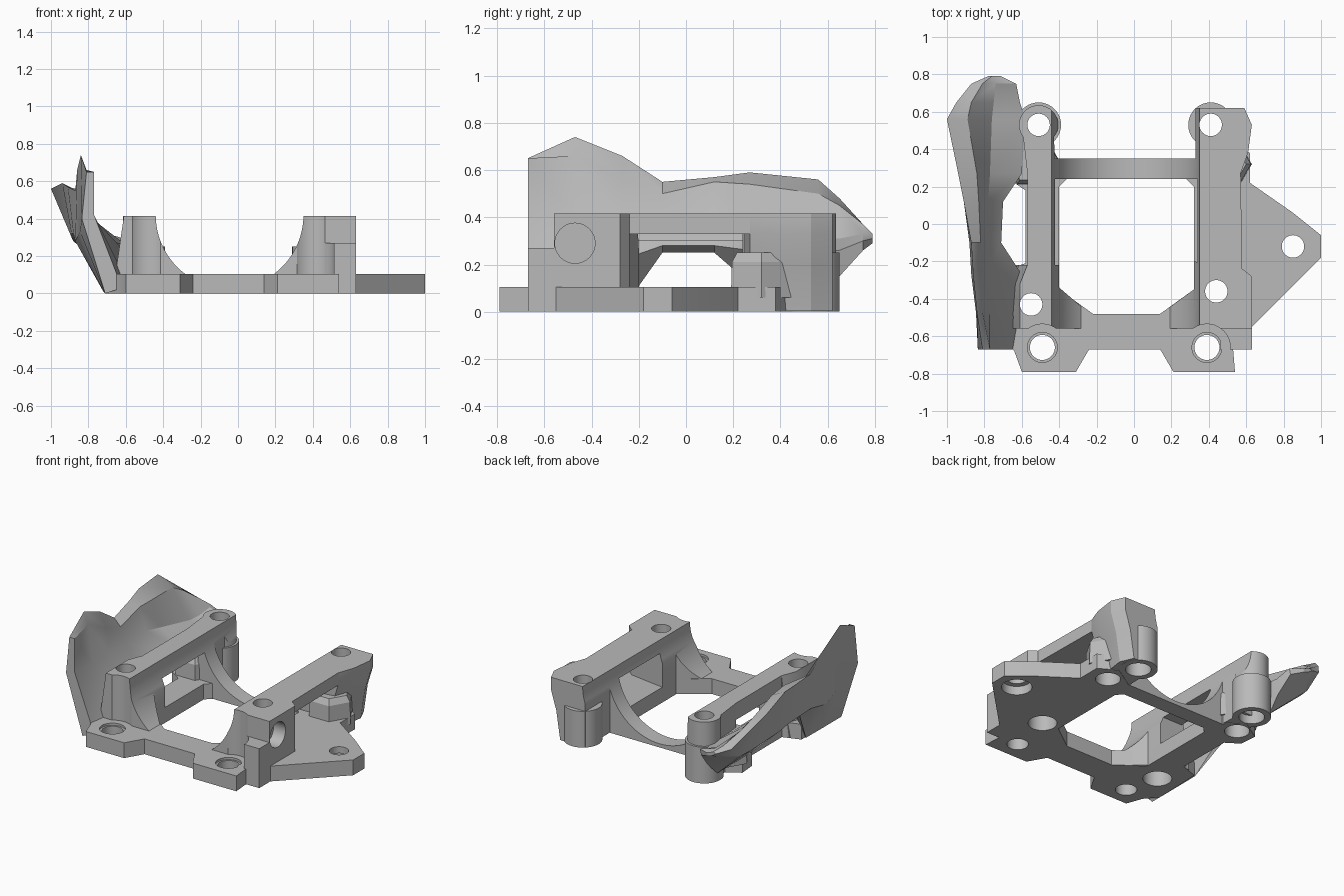
import bpy, bmesh, math
from mathutils import Matrix, Vector

start = bpy.data.objects.get("Cube")
if start:
    bpy.data.objects.remove(start)

grey = bpy.data.materials.new("plain_grey")
grey.use_nodes = True
grey.diffuse_color = (0.49, 0.49, 0.49, 1)
grey.node_tree.nodes["Principled BSDF"].inputs["Base Color"].default_value = grey.diffuse_color
parts, cutters = [], []


def finish(name, bm, group):
    bmesh.ops.recalc_face_normals(bm, faces=bm.faces)
    mesh = bpy.data.meshes.new(name)
    bm.to_mesh(mesh)
    bm.free()
    mesh.materials.append(grey)
    ob = bpy.data.objects.new(name, mesh)
    bpy.context.collection.objects.link(ob)
    group.append(ob)
    return ob


def loft(name, rings, group=parts):
    """Closed skin through rings of equal point count."""
    bm = bmesh.new()
    loops = [[bm.verts.new(p) for p in ring] for ring in rings]
    for a, b in zip(loops, loops[1:]):
        for i in range(len(a)):
            j = (i + 1) % len(a)
            bm.faces.new((a[i], a[j], b[j], b[i]))
    bm.faces.new(loops[0])
    bm.faces.new(loops[-1])
    return finish(name, bm, group)


def prism(name, outline, low, high, group=parts):
    return loft(name, [[(x, y, z) for x, y in outline] for z in (low, high)], group)


def leaning(name, outline, levels):
    """Upright block whose outer side shifts by a given amount at each height."""
    return loft(name, [[(x + shift * (abs(x) > 0.5), y, z) for x, y in outline]
                       for z, shift in levels])


def box(name, x, y, z):
    return prism(name, [(x[0], y[0]), (x[1], y[0]), (x[1], y[1]), (x[0], y[1])], *z)


def rod(name, start, end, radius, sides=40, group=cutters):
    """Cylinder between two points."""
    a, b = Vector(start), Vector(end)
    bm = bmesh.new()
    turn = (b - a).to_track_quat("Z", "Y").to_matrix().to_4x4()
    bmesh.ops.create_cone(bm, cap_ends=True, segments=sides, radius1=radius, radius2=radius,
                          depth=(b - a).length, matrix=Matrix.Translation((a + b) / 2) @ turn)
    return finish(name, bm, group)


def upright(name, spot, low, high, radius, group=cutters):
    return rod(name, (*spot, low), (*spot, high), radius, group=group)


def cut(ob, tools):
    for tool in tools:
        mod = ob.modifiers.new(tool.name, "BOOLEAN")
        mod.operation = "DIFFERENCE"
        mod.solver = "EXACT"
        mod.object = tool


DECK, TOP = 0.105, 0.415
foot_spots = [(-0.49, -0.66), (0.39, -0.66)]
front_spots = [(-0.55, -0.43), (0.44, -0.36)]
back_spots = [(-0.51, 0.53), (0.41, 0.53)]
nut_spots = [(-0.55, 0.34), (0.48, 0.32)]
ear_spot = (0.85, -0.12)

# Cutters: round saddle, centre opening, screw holes and clearances
saddle = rod("saddle_cutter", (-0.045, -0.7, 0.42), (-0.045, 0.8, 0.42), 0.395, 96)
rear_saddle = rod("rear_saddle_cutter", (-0.045, -0.2, 0.42), (-0.045, 0.8, 0.42), 0.395, 96)
opening = prism("opening_cutter", [(-0.22, -0.48), (0.14, -0.48), (0.32, -0.35), (0.32, 0.2),
                                   (0.28, 0.24), (-0.36, 0.24), (-0.4, 0.2), (-0.4, -0.35)],
                -0.1, 0.3, cutters)
screw_holes = [upright("screw_hole_cutter", s, -0.1, 0.6, 0.06)
               for s in front_spots + back_spots + [ear_spot]]
foot_holes = [upright("foot_hole_cutter", s, -0.1, 0.6, 0.067) for s in foot_spots]
foot_holes += [upright("foot_sink_cutter", s, 0.09, 0.6, 0.08) for s in foot_spots]
counterbores = [upright("front_bore_cutter", s, -0.1, 0.16, 0.09) for s in front_spots]
counterbores += [upright("back_bore_cutter", s, -0.1, 0.2, 0.08) for s in back_spots]
ear_bore = upright("ear_bore_cutter", ear_spot, -0.1, 0.06, 0.095)
nut_holes = [upright("nut_hole_cutter", s, -0.1, 0.15, 0.078) for s in nut_spots]
clearances = [upright("head_clearance_cutter", s, DECK, 0.6, 0.125) for s in foot_spots]
side_hole = rod("side_hole_cutter", (0.54, -0.47, 0.29), (0.8, -0.47, 0.29), 0.085)
tower_cuts = [saddle] + screw_holes + counterbores + clearances

# Base plate with feet and the pointed ear
outline = [(-0.6, -0.79), (-0.31, -0.79), (-0.24, -0.67), (0.14, -0.67), (0.21, -0.79),
           (0.54, -0.79), (0.53, -0.67), (0.63, -0.67), (0.63, -0.55), (1, -0.18), (1, -0.06),
           (0.85, 0.06), (0.62, 0.22), (0.62, 0.38), (0.5, 0.45), (0.34, 0.35), (-0.42, 0.35),
           (-0.52, 0.46), (-0.68, 0.36), (-0.67, 0.24), (-0.58, 0.18), (-0.58, -0.21),
           (-0.7, -0.25), (-0.71, -0.6), (-0.64, -0.68)]
base = prism("base_plate", outline, 0, DECK)
cut(base, [opening, rear_saddle, ear_bore] + screw_holes + foot_holes + counterbores + nut_holes)

# Rear arch
arch = box("rear_arch", (-0.47, 0.38), (0.24, 0.35), (0.001, 0.36))
cut(arch, [saddle])

# Front towers
left_plan = [(-0.61, -0.56), (-0.26, -0.56), (-0.26, -0.46), (-0.4, -0.34),
             (-0.4, -0.22), (-0.57, -0.22), (-0.61, -0.32)]
left_front = leaning("left_front_tower", left_plan, [(0.002, -0.06), (TOP, 0)])
right_front = prism("right_front_tower", [(0.17, -0.56), (0.63, -0.56), (0.63, -0.28), (0.58, -0.24),
                                          (0.32, -0.2), (0.32, -0.35), (0.17, -0.46)], 0.002, TOP)
block = box("right_front_block", (0.46, 0.63), (-0.67, -0.56), (0.002, 0.27))
cut(left_front, tower_cuts)
cut(right_front, tower_cuts + [side_hole])
cut(block, clearances + [side_hole])

# Rear towers with low round bosses; the left one ends in a full-height post
left_rear = prism("left_rear_tower", [(-0.42, 0.24), (-0.43, 0.53), (-0.6, 0.53), (-0.57, 0.27)],
                  0.003, TOP)
left_post = upright("left_rear_post", back_spots[0], 0.004, TOP, 0.105, parts)
right_plan = [(0.33, 0.24), (0.33, 0.62), (0.59, 0.62), (0.63, 0.53), (0.61, 0.38), (0.57, 0.27)]
right_rear = leaning("right_rear_tower", right_plan, [(0.003, -0.07), (0.2, -0.04), (0.33, 0), (TOP, 0)])
for ob in [left_rear, left_post, right_rear]:
    cut(ob, [saddle] + screw_holes + counterbores + nut_holes)
for spot in back_spots:
    cut(upright("rear_boss", spot, 0.002, 0.25, 0.12, parts), screw_holes + counterbores)

# Top rails
left_rail = prism("left_rail", [(-0.57, -0.35), (-0.42, -0.35), (-0.42, 0.3), (-0.57, 0.3)], 0.3, TOP)
right_rail = prism("right_rail", [(0.33, -0.35), (0.58, -0.35), (0.57, 0.3), (0.33, 0.3)], 0.33, TOP)
cut(left_rail, [saddle, screw_holes[0]])
cut(right_rail, [saddle, screw_holes[1]])

# Six-sided nut pockets
for side, (x, y) in zip(("left", "right"), nut_spots):
    rings = []
    for z, r in ((0.06, 0.15), (0.21, 0.145), (0.25, 0.12)):
        rings.append([(x + r * math.cos(k * math.pi / 3), y + r * math.sin(k * math.pi / 3), z)
                      for k in range(6)])
    cut(loft(side + "_nut_pocket", rings), [saddle] + nut_holes)

# Swept side guard: each section runs from the outer foot over the crest to the inner foot
sections = {
    -0.67: [(-.71, 0), (-.835, .4), (-.81, .65), (-.77, .65), (-.77, .42), (-.62, .03)],
    -0.47: [(-.71, 0), (-.845, .33), (-.84, .74), (-.81, .66), (-.77, .4), (-.62, .12)],
    -0.27: [(-.72, .01), (-.87, .28), (-.86, .66), (-.81, .56), (-.78, .4), (-.6, .22)],
    -0.1: [(-.79, .25), (-.88, .32), (-.87, .55), (-.82, .5), (-.78, .4), (-.71, .28)],
    0.12: [(-.79, .25), (-.89, .32), (-.91, .57), (-.83, .55), (-.78, .4), (-.7, .28)],
    0.27: [(-.7, .12), (-.89, .3), (-.94, .59), (-.84, .54), (-.77, .37), (-.6, .26)],
    0.56: [(-.63, .06), (-.88, .28), (-1, .56), (-.89, .5), (-.76, .31), (-.58, .25)],
    0.65: [(-.62, .15), (-.86, .27), (-.95, .48), (-.87, .45), (-.75, .31), (-.61, .26)],
    0.75: [(-.64, .26), (-.76, .28), (-.87, .36), (-.81, .37), (-.74, .33), (-.63, .3)],
    0.79: [(-.72, .29), (-.75, .3), (-.78, .32), (-.76, .33), (-.74, .32), (-.71, .31)],
}
loft("side_guard", [[(x, y, z) for x, z in ring] for y, ring in sections.items()])

# Bake the cuts, drop the cutters and shade
bpy.context.view_layer.update()
graph = bpy.context.evaluated_depsgraph_get()
baked = [bpy.data.meshes.new_from_object(ob.evaluated_get(graph)) for ob in parts]
for ob, mesh in zip(parts, baked):
    ob.modifiers.clear()
    ob.data = mesh
for tool in cutters:
    bpy.data.objects.remove(tool)
bpy.ops.object.select_all(action="DESELECT")
for ob in parts:
    ob.select_set(True)
bpy.context.view_layer.objects.active = parts[0]
bpy.ops.object.shade_smooth_by_angle(angle=math.radians(25))
